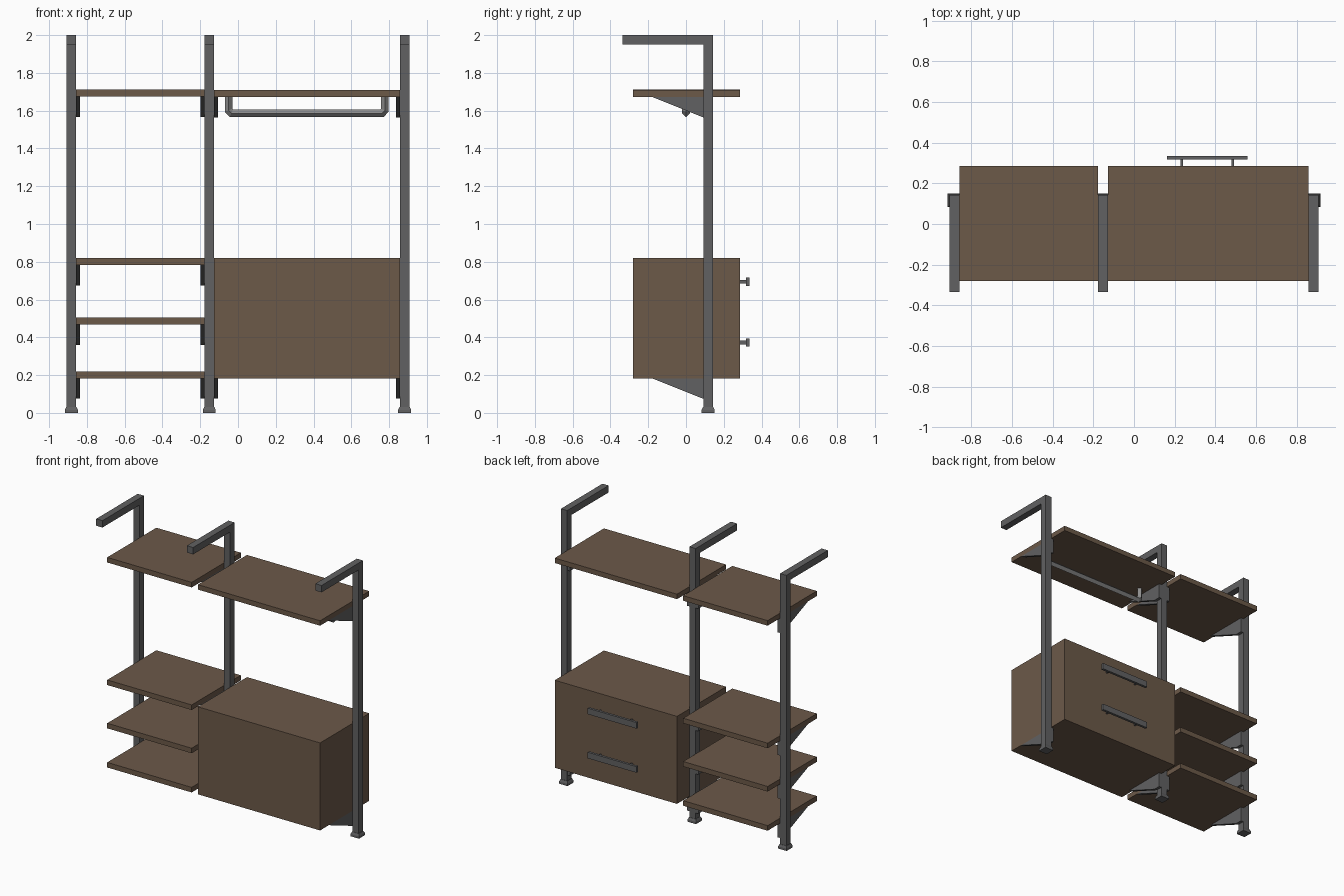
import bpy, bmesh
from mathutils import Vector

if "Cube" in bpy.data.objects:
    bpy.data.objects.remove(bpy.data.objects["Cube"])


def material(name, rgb):
    m = bpy.data.materials.new(name)
    m.diffuse_color = (*rgb, 1)
    m.use_nodes = True
    m.node_tree.nodes["Principled BSDF"].inputs["Base Color"].default_value = m.diffuse_color
    return m


WOOD = material("walnut wood", (0.150, 0.100, 0.066))
METAL = material("dark grey metal", (0.120, 0.120, 0.122))
ROD = material("light grey metal", (0.27, 0.27, 0.27))


def finish(name, bm, mat):
    bmesh.ops.recalc_face_normals(bm, faces=bm.faces)
    me = bpy.data.meshes.new(name)
    bm.to_mesh(me)
    bm.free()
    me.materials.append(mat)
    ob = bpy.data.objects.new(name, me)
    bpy.context.collection.objects.link(ob)
    return ob


def box(name, x, y, z, mat, top_scale=1.0):
    bm = bmesh.new()
    bmesh.ops.create_cube(bm, size=1)
    c = Vector((sum(x) / 2, sum(y) / 2, sum(z) / 2))
    for v in bm.verts:
        s = top_scale if v.co.z > 0 else 1
        v.co = c + Vector((v.co.x * (x[1] - x[0]) * s,
                           v.co.y * (y[1] - y[0]) * s,
                           v.co.z * (z[1] - z[0])))
    return finish(name, bm, mat)


def bracket(x0, x1, z):
    # triangular arm whose back runs along the side of the post
    profile = [(-0.18, z), (0.141, z), (0.141, z - 0.108), (0.09, z - 0.108)]
    bm = bmesh.new()
    f = bm.faces.new([bm.verts.new((x0, y, h)) for y, h in profile])
    ext = bmesh.ops.extrude_face_region(bm, geom=[f])["geom"]
    for v in ext:
        if isinstance(v, bmesh.types.BMVert):
            v.co.x = x1
    finish("shelf_bracket", bm, METAL)


# posts with ceiling arms and stepped feet
W = 0.025
PY = (0.092, 0.142)
POSTS = (-0.882, -0.152, 0.882)
for px in POSTS:
    px_range = (px - W, px + W)
    box("post", px_range, PY, (0.02, 1.95), METAL)
    box("top_arm", px_range, (-0.335, PY[1]), (1.95, 2.0), METAL)
    box("foot_base", (px - 0.034, px + 0.034), (0.083, 0.151), (0, 0.016), METAL)
    box("foot_collar", (px - 0.034, px + 0.034), (0.083, 0.151), (0.016, 0.032),
        METAL, 0.8)

# left bay shelves, right bay shelf and drawer cabinet
LEFT = (POSTS[0] + W, POSTS[1] - W)
RIGHT = (POSTS[1] + W, POSTS[2] - W)
DEPTH = (-0.28, 0.285)
shelves = [(LEFT, z, z + 0.037) for z in (0.183, 0.468, 0.783, 1.675)]
shelves += [(RIGHT, 1.673, 1.709), (RIGHT, 0.183, 0.82)]
for bay, z0, z1 in shelves:
    name = "drawer_cabinet" if z1 - z0 > 0.1 else "shelf"
    box(name, bay, DEPTH, (z0, z1), WOOD)
    bracket(bay[0], bay[0] + 0.021, z0)
    bracket(bay[1] - 0.021, bay[1], z0)

# drawer handles on the back side
for z in (0.694, 0.373):
    box("handle_bar", (0.163, 0.557), (0.317, 0.335), (z - 0.022, z + 0.022), METAL)
    for x in (0.235, 0.485):
        box("handle_stem", (x - 0.006, x + 0.006), (DEPTH[1], 0.318),
            (z - 0.01, z + 0.01), METAL)

# hanging rod: diamond section tube with clipped corners
R = 0.02
path = [(-0.05, 1.674), (-0.05, 1.602), (-0.035, 1.586),
        (0.762, 1.586), (0.777, 1.602), (0.777, 1.674)]
pts = [Vector((x, 0, z)) for x, z in path]
bm = bmesh.new()
rings = []
for i, p in enumerate(pts):
    a = (p - pts[i - 1]).normalized() if i else (pts[1] - p).normalized()
    b = (pts[i + 1] - p).normalized() if i < len(pts) - 1 else a
    t = (a + b).normalized()
    side = Vector((t.z, 0, -t.x)) * (R / t.dot(a))
    depth = Vector((0, R, 0))
    rings.append([bm.verts.new(p + d) for d in (side, depth, -side, -depth)])
for r, s in zip(rings, rings[1:]):
    for k in range(4):
        bm.faces.new((r[k], r[(k + 1) % 4], s[(k + 1) % 4], s[k]))
bm.faces.new(rings[0])
bm.faces.new(rings[-1])
finish("hanging_rod", bm, ROD)
